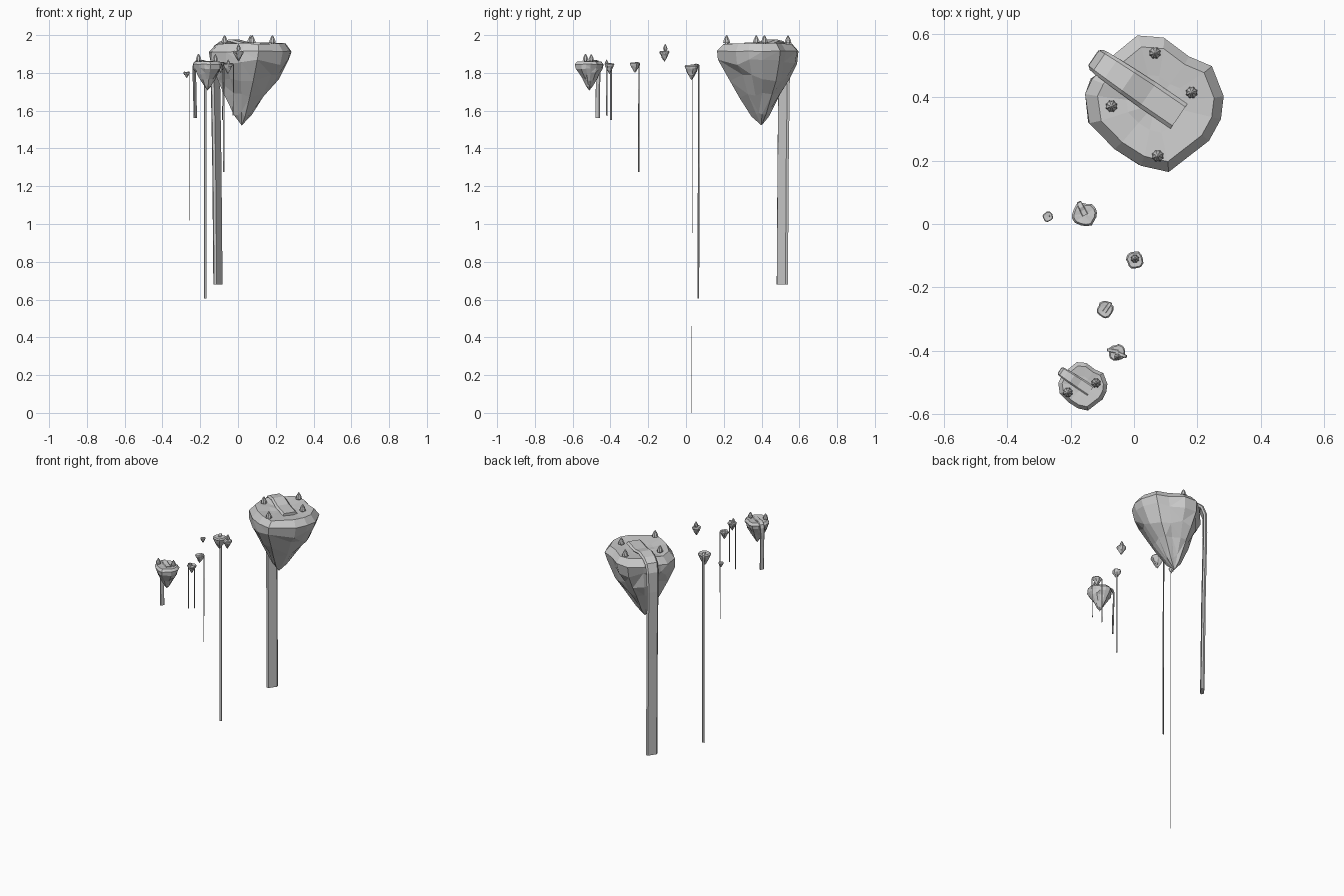
import bpy, bmesh, math, random
from mathutils import Vector

if "Cube" in bpy.data.objects:
    bpy.data.objects.remove(bpy.data.objects["Cube"])

# irregular coastline shared by all islands (unit radius)
COAST = [(-.24, .97), (.14, .94), (.5, .67), (.83, .53), (1, .1), (.96, -.23), (.79, -.54),
         (.21, -.99), (-.19, -.9), (-.57, -.66), (-.93, -.29), (-.99, .13), (-.89, .34), (-.57, .7)]
# (radius factor, height factor) from plateau to just above the tip
LAYERS = [(.42, -.035), (.84, 0), (1, -.19), (.93, -.46), (.74, -.83), (.5, -1.22), (.22, -1.68)]
DEPTH = 1.97


def finish(bm, name):
    bmesh.ops.recalc_face_normals(bm, faces=bm.faces)
    me = bpy.data.meshes.new(name)
    bm.to_mesh(me)
    bm.free()
    ob = bpy.data.objects.new(name, me)
    bpy.context.collection.objects.link(ob)
    return ob


def skin(bm, rings, cap=True):
    for a, b in zip(rings, rings[1:]):
        n = len(a)
        for i in range(n):
            bm.faces.new((a[i], a[(i + 1) % n], b[(i + 1) % n], b[i]))
    if cap:
        bm.faces.new(rings[0])
        bm.faces.new(rings[-1])


def island(name, x, y, top, r, turn=0, tip=(-.2, .1), seed=1):
    """Faceted floating rock: sunken plateau, bevelled rim, tapering underside."""
    rnd = random.Random(seed)
    bm = bmesh.new()
    rings = []
    c, s = math.cos(turn), math.sin(turn)
    for k, (f, h) in enumerate(LAYERS):
        drift = min(1, -h / DEPTH)
        ring = []
        for px, py in COAST:
            j = f * (1 + (rnd.uniform(-.09, .09) if k > 2 else 0))
            dz = rnd.uniform(-.02, .02) if k < 3 else rnd.uniform(-.08, .08)
            ring.append(bm.verts.new((x + r * ((c * px - s * py) * j + tip[0] * drift),
                                      y + r * ((s * px + c * py) * j + tip[1] * drift),
                                      top + r * (h + dz))))
        rings.append(ring)
    skin(bm, rings, cap=False)
    n = len(COAST)
    centre = bm.verts.new((x, y, top - .06 * r))
    point = bm.verts.new((x + r * tip[0], y + r * tip[1], top - r * DEPTH))
    for i in range(n):
        bm.faces.new((rings[0][i], rings[0][(i + 1) % n], centre))
        bm.faces.new((rings[-1][i], rings[-1][(i + 1) % n], point))
    # triangulate every other underside facet for a rocky look
    low = [f for f in bm.faces if f.calc_center_median().z < top - .25 * r and rnd.random() < .6]
    bmesh.ops.triangulate(bm, faces=low)
    return finish(bm, name)


def waterfall(name, start, lip, top, bottom, width, back=.04):
    """Chamfered ribbon running across the plateau and down over the lip."""
    a, b = Vector(start), Vector(lip)
    d = (b - a).normalized()
    side = Vector((-d.y, d.x))
    L = (b - a).length
    t = width * .24
    w = width
    # distance along, height, local width factor
    path = [(0, top - .11 * w, 1.05), (.38 * L, top - .11 * w, 1.05), (.62 * L, top + .08 * w, 1),
            (.82 * L, top - .02 * w, .95), (.94 * L, top - .25 * w, .9), (L, top - .8 * w, .85),
            (L + .02 * w, top - 2.2 * w, .82)]
    if bottom < top - 6 * w:
        path.append((L - back * w * 2, (top + bottom) / 2, .8))
    path.append((L - back * w * 4, bottom, .8))
    sect = [(-.5, 0), (-.38, .5), (.38, .5), (.5, 0), (.38, -.5), (-.38, -.5)]
    bm = bmesh.new()
    rings = []
    for i, (u, z, f) in enumerate(path):
        p, q = path[max(i - 1, 0)], path[min(i + 1, len(path) - 1)]
        tan = Vector((q[0] - p[0], q[1] - p[1])).normalized()
        ring = []
        for sx, sy in sect:
            pos = a + d * (u - tan.y * sy * t) + side * (sx * w * f)
            ring.append(bm.verts.new((pos.x, pos.y, max(z + tan.x * sy * t, 0))))
        rings.append(ring)
    skin(bm, rings)
    return finish(bm, name)


def tree(name, x, y, z, h):
    """Trunk and ribbed bullet-shaped crown, revolved from a profile."""
    prof = [(.14, 0), (.14, .3), (.34, .27), (.3, .5), (.2, .72), (.09, .9), (.02, 1)]
    bm = bmesh.new()
    rings = []
    for r, k in prof:
        ring = []
        for i in range(16):
            q = r * h * (1 if i % 2 or r < .15 else .82)
            ang = i * math.pi / 8
            ring.append(bm.verts.new((x + q * math.cos(ang), y + q * math.sin(ang), z + k * h)))
        rings.append(ring)
    skin(bm, rings)
    return finish(bm, name)


# islands
island("main_island", .068, .38, 1.955, .22, 0, (-.22, .09), 3)
island("front_island", -.162, -.512, 1.86, .078, 0, (0, 0), 4)
island("twin_fall_islet", -.054, -.406, 1.85, .028, .8, (0, 0), 5)
island("middle_islet", -.091, -.27, 1.855, .028, 1.7, (0, 0), 6)
island("tree_islet", .003, -.114, 1.917, .029, 2.5, (0, 0), 7)
island("left_islet", -.157, .03, 1.842, .041, .4, (0, 0), 8)
island("tiny_islet", -.272, .023, 1.806, .017, 1.2, (0, 0), 9)

# waterfalls
waterfall("main_waterfall", (.142, .34), (-.118, .518), 1.96, .68, .09)
waterfall("front_waterfall", (-.137, -.527), (-.231, -.465), 1.862, 1.56, .034)
waterfall("twin_waterfall_left", (-.05, -.404), (-.084, -.397), 1.851, 1.55, .011)
waterfall("twin_waterfall_right", (-.058, -.406), (-.024, -.419), 1.851, 1.575, .011)
waterfall("middle_waterfall", (-.094, -.278), (-.074, -.249), 1.856, 1.275, .012)
waterfall("left_waterfall", (-.154, .028), (-.174, .068), 1.845, .605, .018)
waterfall("tiny_waterfall", (-.272, .022), (-.259, .032), 1.807, 0, .004)

# trees
TREES = [(.066, .54, 1.942, .057), (.182, .415, 1.942, .057), (-.071, .372, 1.942, .057),
         (.075, .215, 1.942, .058), (-.12, -.502, 1.853, .046), (-.209, -.532, 1.853, .048),
         (-.052, -.42, 1.836, .034), (.003, -.11, 1.912, .04)]
for i, (x, y, z, h) in enumerate(TREES):
    tree(f"tree_{i + 1}", x, y, z, h)
